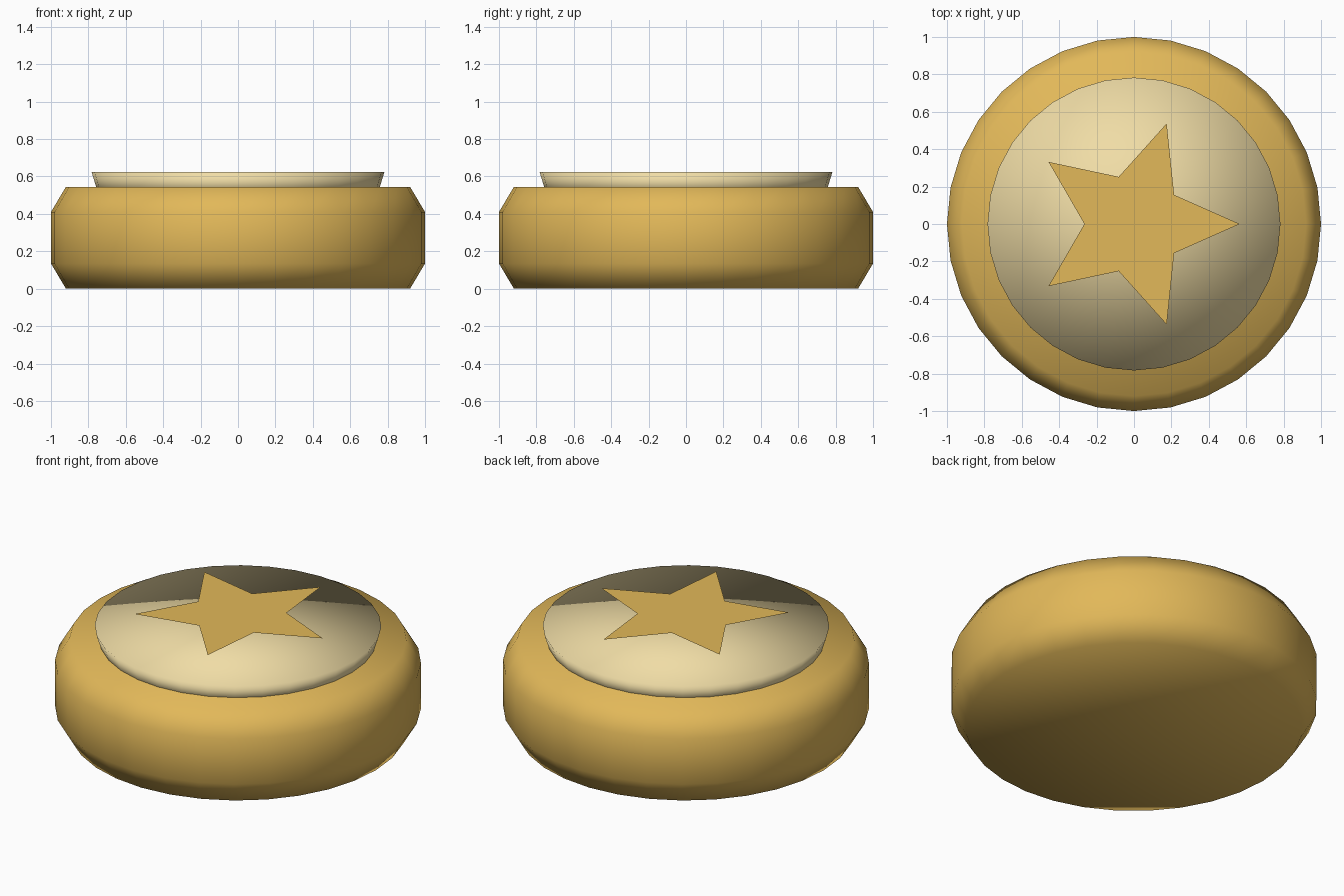
import bpy, bmesh, math

if "Cube" in bpy.data.objects:
    bpy.data.objects.remove(bpy.data.objects["Cube"])

SIDES = 32


def material(name, color):
    m = bpy.data.materials.new(name)
    m.diffuse_color = (*color, 1)
    m.use_nodes = True
    m.node_tree.nodes["Principled BSDF"].inputs["Base Color"].default_value = m.diffuse_color
    return m


def add_object(name, bm, mat, smooth):
    mesh = bpy.data.meshes.new(name)
    for f in bm.faces:
        f.smooth = smooth
    bm.to_mesh(mesh)
    bm.free()
    mesh.materials.append(mat)
    ob = bpy.data.objects.new(name, mesh)
    bpy.context.collection.objects.link(ob)
    return ob


def turned(name, profile, mat):
    """Solid of revolution from (radius, z) rings, closed with triangle fans."""
    bm = bmesh.new()
    rings = []
    for r, z in profile:
        rings.append([bm.verts.new((r * math.cos(2 * math.pi * i / SIDES),
                                    r * math.sin(2 * math.pi * i / SIDES), z))
                      for i in range(SIDES)])
    bottom = bm.verts.new((0, 0, profile[0][1]))
    top = bm.verts.new((0, 0, profile[-1][1]))
    for i in range(SIDES):
        j = (i + 1) % SIDES
        for lo, hi in zip(rings, rings[1:]):
            bm.faces.new((lo[i], lo[j], hi[j], hi[i]))
        bm.faces.new((bottom, rings[0][j], rings[0][i]))
        bm.faces.new((top, rings[-1][i], rings[-1][j]))
    return add_object(name, bm, mat, True)


gold = material("gold", (0.76, 0.48, 0.10))
cream = material("cream", (0.87, 0.72, 0.38))

# Chamfered round base
turned("base", [(0.92, 0), (1.0, 0.135), (1.0, 0.41), (0.92, 0.545)], gold)

# Flared disc set into the top
turned("top_disc", [(0.745, 0.50), (0.783, 0.625)], cream)

# Flat star sheet just above the disc
bm = bmesh.new()
centre = bm.verts.new((0, 0, 0.70))
points = []
for i in range(10):
    r = 0.565 if i % 2 == 0 else 0.265
    a = math.pi * i / 5
    points.append(bm.verts.new((r * math.cos(a), r * math.sin(a), 0.70)))
for i in range(10):
    bm.faces.new((centre, points[i], points[(i + 1) % 10]))
add_object("star", bm, gold, False)
